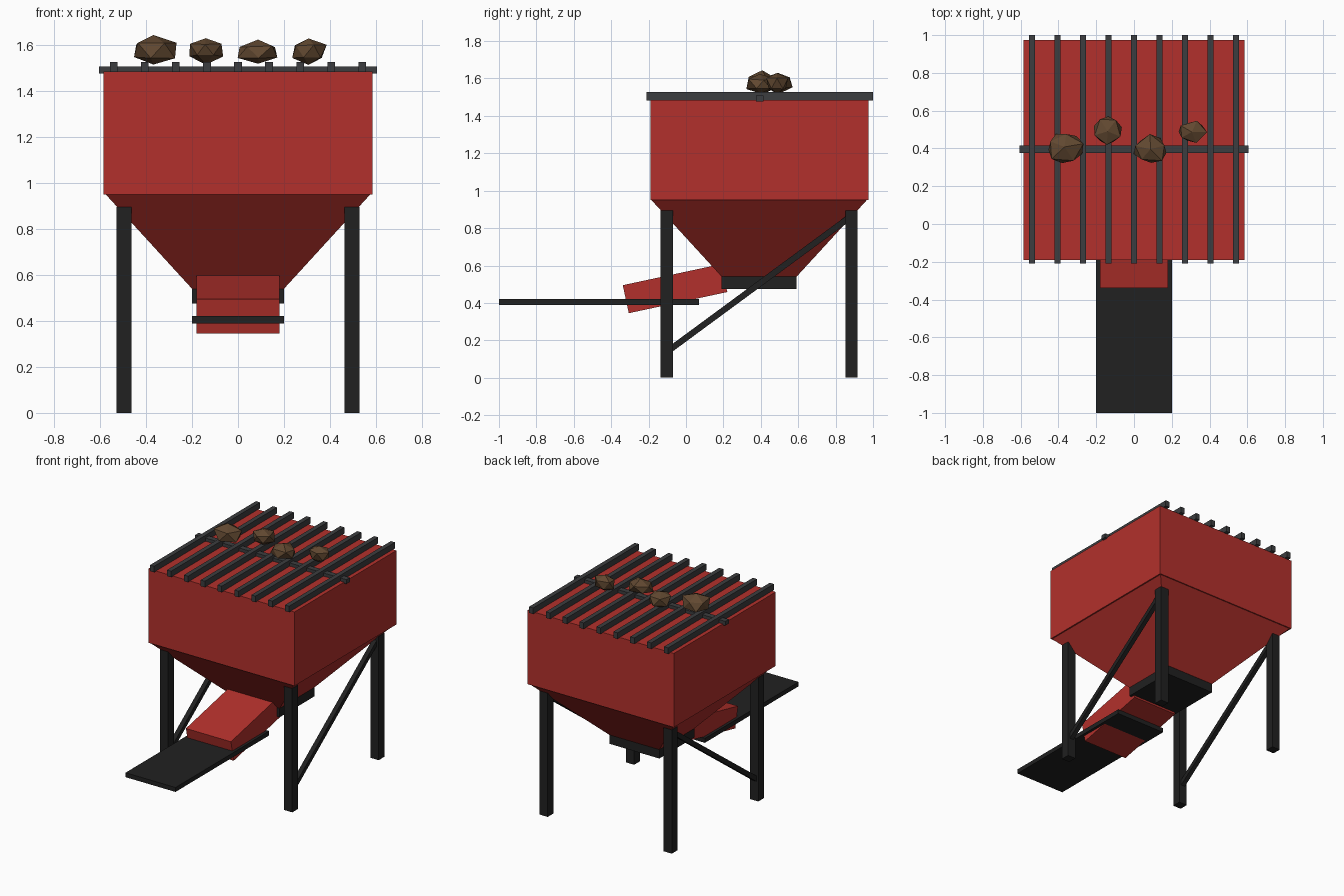
import bpy, bmesh, math, random
from mathutils import Vector

if "Cube" in bpy.data.objects:
    bpy.data.objects.remove(bpy.data.objects["Cube"])


def material(name, rgb):
    m = bpy.data.materials.new(name)
    m.diffuse_color = (*rgb, 1)
    m.use_nodes = True
    m.node_tree.nodes["Principled BSDF"].inputs["Base Color"].default_value = m.diffuse_color
    return m


RED = material("red_paint", (0.45, 0.03, 0.025))
BLACK = material("black_steel", (0.015, 0.015, 0.015))
GREY = material("grate_steel", (0.045, 0.047, 0.05))
ROCK = material("brown_rock", (0.12, 0.065, 0.03))


def finish(name, bm, mat):
    mesh = bpy.data.meshes.new(name)
    bm.to_mesh(mesh)
    bm.free()
    mesh.materials.append(mat)
    ob = bpy.data.objects.new(name, mesh)
    bpy.context.collection.objects.link(ob)
    return ob


def box(name, lo, hi, mat, bottom=None):
    """Box between two corners; bottom=(half_x, half_y) tapers the lower face."""
    lo, hi = Vector(lo), Vector(hi)
    centre, size = (lo + hi) / 2, hi - lo
    bm = bmesh.new()
    bmesh.ops.create_cube(bm, size=1)
    for v in bm.verts:
        if bottom and v.co.z < 0:
            v.co = Vector((math.copysign(bottom[0], v.co.x), math.copysign(bottom[1], v.co.y), -size.z / 2))
        else:
            v.co = v.co * size
    ob = finish(name, bm, mat)
    ob.location = centre
    return ob


def beam(name, a, b, width, height, mat):
    """Bar running between two points in the YZ plane."""
    a, b = Vector(a), Vector(b)
    d = b - a
    h = Vector((width, d.length, height)) / 2
    ob = box(name, -h, h, mat)
    ob.location = (a + b) / 2
    ob.rotation_euler.x = math.atan2(d.z, d.y)
    return ob


# Hopper, funnel and outlet
box("hopper_bin", (-0.585, -0.19, 0.95), (0.585, 0.975, 1.485), RED)
box("hopper_funnel", (-0.575, -0.185, 0.54), (0.575, 0.967, 0.95), RED, bottom=(0.2, 0.2))
box("outlet_collar", (-0.2, 0.19, 0.475), (0.2, 0.59, 0.54), BLACK)

# Discharge chute and conveyor belt
beam("discharge_chute", (0, -0.322, 0.42), (0, 0.205, 0.533), 0.36, 0.153, RED)
box("conveyor_belt", (-0.2, -1.0, 0.39), (0.2, 0.07, 0.422), BLACK)

# Legs and side braces
for side, sx in (("left", -1), ("right", 1)):
    x = sx * 0.4965
    for end, y in (("front", -0.103), ("back", 0.885)):
        box(f"{end}_{side}_leg", (x - 0.0325, y - 0.0325, 0), (x + 0.0325, y + 0.0325, 0.895), BLACK)
    beam(f"{side}_brace", (x, -0.1, 0.14), (x, 0.885, 0.865), 0.033, 0.033, BLACK)

# Grate bars and cross bar
for i in range(9):
    x = -0.54 + 0.135 * i
    box(f"grate_bar_{i + 1}", (x - 0.0165, -0.21, 1.483), (x + 0.0165, 1.0, 1.527), GREY)
box("grate_cross_bar", (-0.605, 0.375, 1.477), (0.605, 0.415, 1.508), GREY)


# Rocks: jittered icospheres fitted to a size
def rock(name, centre, size, turn, seed):
    rng = random.Random(seed)
    bm = bmesh.new()
    bmesh.ops.create_icosphere(bm, subdivisions=1, radius=1)
    c, s = math.cos(turn), math.sin(turn)
    for v in bm.verts:
        v.co *= rng.uniform(0.85, 1.15)
        v.co.x, v.co.y = c * v.co.x - s * v.co.y, s * v.co.x + c * v.co.y
    for k in range(3):
        vals = [v.co[k] for v in bm.verts]
        low, span = min(vals), max(vals) - min(vals)
        for v in bm.verts:
            v.co[k] = ((v.co[k] - low) / span - 0.5) * size[k]
    finish(name, bm, ROCK).location = centre


rock("rock_1", (-0.36, 0.40, 1.58), (0.185, 0.155, 0.128), 0.2, 1)
rock("rock_2", (-0.138, 0.495, 1.573), (0.147, 0.15, 0.115), 0.9, 2)
rock("rock_3", (0.085, 0.40, 1.572), (0.173, 0.152, 0.105), 1.6, 3)
rock("rock_4", (0.311, 0.488, 1.572), (0.15, 0.117, 0.115), 2.5, 4)
